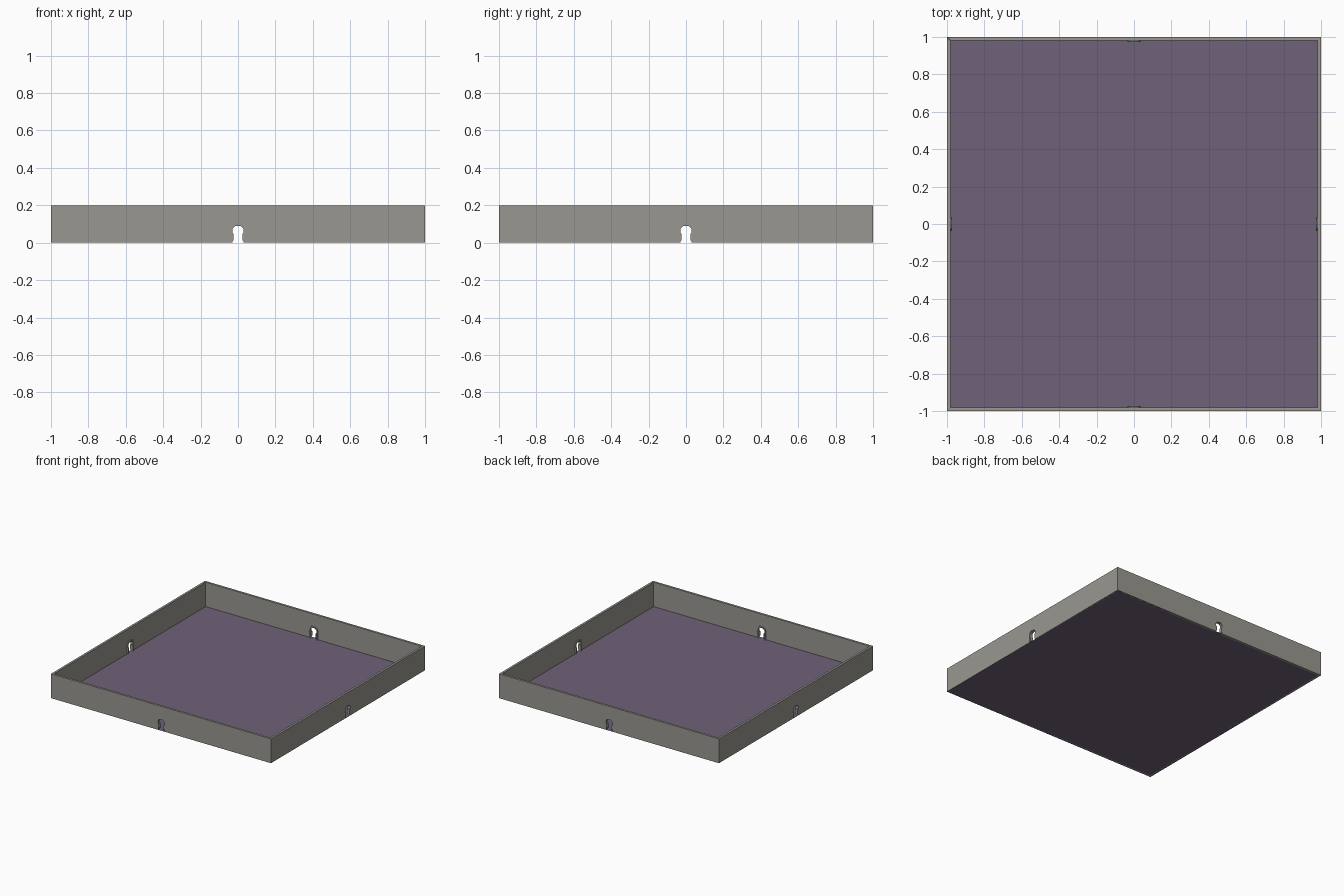
import bpy, bmesh, math
from mathutils import Matrix

if "Cube" in bpy.data.objects:
    bpy.data.objects.remove(bpy.data.objects["Cube"])

T = 0.018          # wall thickness
H = 0.2            # wall height


def arch(w, spring, top):
    """Open arch outline from bottom left to bottom right."""
    c = w * 0.55
    mid = (spring + top * 2) / 3
    return [(-w, 0), (-w, spring), (-c, mid + 0.003), (0, top),
            (c, mid + 0.003), (w, spring), (w, 0)]


def prism(name, outline, y0, y1, angle, mitre=0.0, mat=None):
    """Extrude an x/z outline from y0 to y1, then turn it to one side of the room."""
    bm = bmesh.new()
    rings = []
    for y, m in ((y0, 0.0), (y1, mitre)):
        rings.append([bm.verts.new((x - math.copysign(m, x) if abs(x) > 0.9 else x, y, z))
                      for x, z in outline])
    a, b = rings
    bm.faces.new(a)
    bm.faces.new(b[::-1])
    n = len(a)
    for i in range(n):
        j = (i + 1) % n
        bm.faces.new((a[j], a[i], b[i], b[j]))
    bmesh.ops.recalc_face_normals(bm, faces=bm.faces)
    bm.transform(Matrix.Rotation(angle, 4, 'Z'))
    me = bpy.data.meshes.new(name)
    bm.to_mesh(me)
    bm.free()
    ob = bpy.data.objects.new(name, me)
    bpy.context.collection.objects.link(ob)
    if mat:
        me.materials.append(mat)
    return ob


stone = bpy.data.materials.new("wall_stone")
stone.diffuse_color = (0.32, 0.31, 0.28, 1)
stone.use_nodes = True
stone.node_tree.nodes["Principled BSDF"].inputs["Base Color"].default_value = stone.diffuse_color
purple = bpy.data.materials.new("floor_purple")
purple.diffuse_color = (0.16, 0.12, 0.19, 1)
purple.use_nodes = True
purple.node_tree.nodes["Principled BSDF"].inputs["Base Color"].default_value = purple.diffuse_color

# Floor
bpy.ops.mesh.primitive_plane_add(size=2, location=(0, 0, 0))
floor = bpy.context.object
floor.name = "floor"
floor.data.materials.append(purple)

opening = arch(0.031, 0.076, 0.092)
wall = [(-1, 0)] + opening + [(1, 0), (1, H), (-1, H)]
frame = arch(0.038, 0.08, 0.1) + arch(0.029, 0.075, 0.09)[::-1]

for side, k in (("front", 0), ("right", 1), ("back", 2), ("left", 3)):
    ang = k * math.pi / 2
    # Wall with arched doorway, mitred at the corners
    prism(side + "_wall", wall, -1, -1 + T, ang, T, stone)
    # Door surround, standing slightly proud inside
    prism(side + "_door_frame", frame, -0.998, -1 + T + 0.007, ang, 0, stone)
    # Long jamb stones narrowing the lower doorway
    for s, label in ((-1, "left"), (1, "right")):
        for z0, z1 in ((0.012, 0.05), ):
            jamb = [(s * 0.024, z0), (s * 0.034, z0), (s * 0.034, z1), (s * 0.024, z1)]
            prism(f"{side}_{label}_jamb", jamb, -0.999, -1 + T + 0.009, ang, 0, stone)
